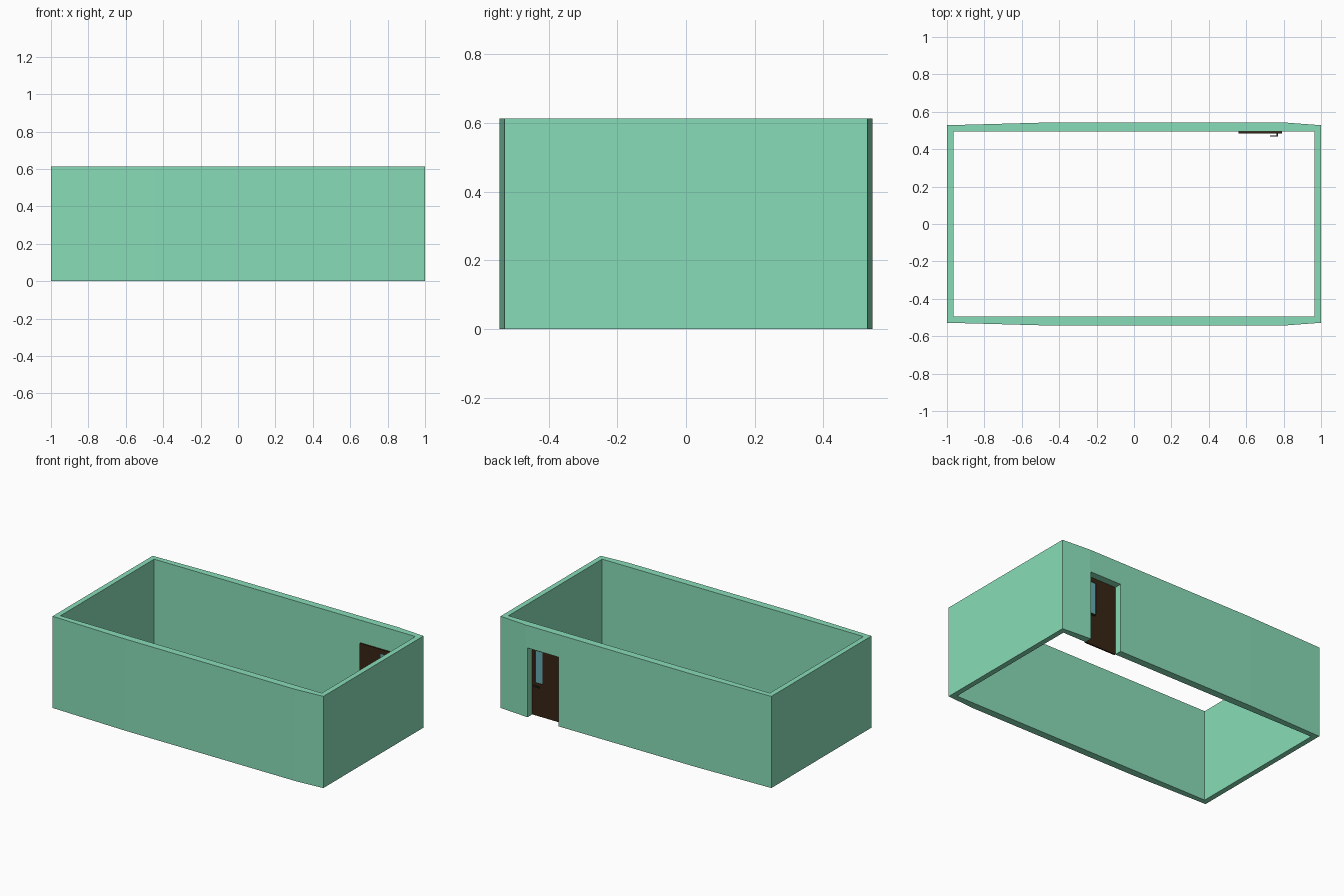
import bpy, bmesh

if "Cube" in bpy.data.objects:
    bpy.data.objects.remove(bpy.data.objects["Cube"])

H = 0.612                       # wall height
DX0, DX1, DZ = 0.56, 0.79, 0.462  # door opening
INNER = 0.494                   # inner face of the long walls


def material(name, rgb):
    m = bpy.data.materials.new(name)
    m.diffuse_color = (*rgb, 1)
    m.use_nodes = True
    m.node_tree.nodes["Principled BSDF"].inputs["Base Color"].default_value = m.diffuse_color
    return m


def box(name, x, y, z, mat=None):
    bpy.ops.mesh.primitive_cube_add(
        size=1, location=[(a + b) / 2 for a, b in (x, y, z)])
    ob = bpy.context.object
    ob.name = name
    ob.scale = [b - a for a, b in (x, y, z)]
    bpy.ops.object.transform_apply(location=False, rotation=False, scale=True)
    if mat:
        ob.data.materials.append(mat)
    return ob


green = material("wall_green", (0.25, 0.72, 0.48))
brown = material("door_brown", (0.04, 0.018, 0.007))
blue = material("glass_blue", (0.13, 0.42, 0.46))
dark = material("handle_dark", (0.03, 0.03, 0.03))

# Walls: straight inside, slightly bowed outside on the long sides
half = [(-1, 0.528, -0.965), (-0.45, 0.543, -0.45),
        (0.8, 0.543, 0.8), (1, 0.528, 0.965)]
outer = [(x, -y) for x, y, _ in half] + [(x, y) for x, y, _ in reversed(half)]
inner = [(i, -INNER) for _, _, i in half] + [(i, INNER) for _, _, i in reversed(half)]
bm = bmesh.new()
rings = [[bm.verts.new((x, y, 0)) for x, y in loop] for loop in (outer, inner)]
n = len(outer)
faces = [bm.faces.new((rings[0][i], rings[0][(i + 1) % n],
                       rings[1][(i + 1) % n], rings[1][i])) for i in range(n)]
top = bmesh.ops.extrude_face_region(bm, geom=faces)["geom"]
bmesh.ops.translate(bm, vec=(0, 0, H),
                    verts=[v for v in top if isinstance(v, bmesh.types.BMVert)])
bmesh.ops.recalc_face_normals(bm, faces=bm.faces)
mesh = bpy.data.meshes.new("walls")
bm.to_mesh(mesh)
bm.free()
walls = bpy.data.objects.new("walls", mesh)
bpy.context.collection.objects.link(walls)
mesh.materials.append(green)


def cut(target, name, x, y, z):
    c = box(name, x, y, z)
    mod = target.modifiers.new(name, 'BOOLEAN')
    mod.operation, mod.solver, mod.object = 'DIFFERENCE', 'EXACT', c
    bpy.context.view_layer.objects.active = target
    bpy.ops.object.modifier_apply(modifier=name)
    bpy.data.objects.remove(c)


# Doorway in the back wall
cut(walls, "doorway_cutter", (DX0, DX1), (0.4, 0.6), (-0.1, DZ))

# Door leaf set against the inside, with a narrow window
WX, WZ = (0.712, 0.768), (0.22, 0.432)
door = box("door", (DX0, DX1), (0.484, INNER), (0, DZ), brown)
cut(door, "window_cutter", WX, (0.4, 0.6), WZ)
box("door_window", WX, (0.486, 0.492), WZ, blue)

# Lever handles on both faces
for side, s in (("inside", -1), ("outside", 1)):
    yf, ye = 0.489 + s * 0.005, 0.489 + s * 0.022
    box("handle_stem_" + side, (0.763, 0.771), sorted((yf, ye)), (0.196, 0.204), dark)
    box("handle_lever_" + side, (0.727, 0.771), sorted((ye, ye - s * 0.006)),
        (0.196, 0.204), dark)
